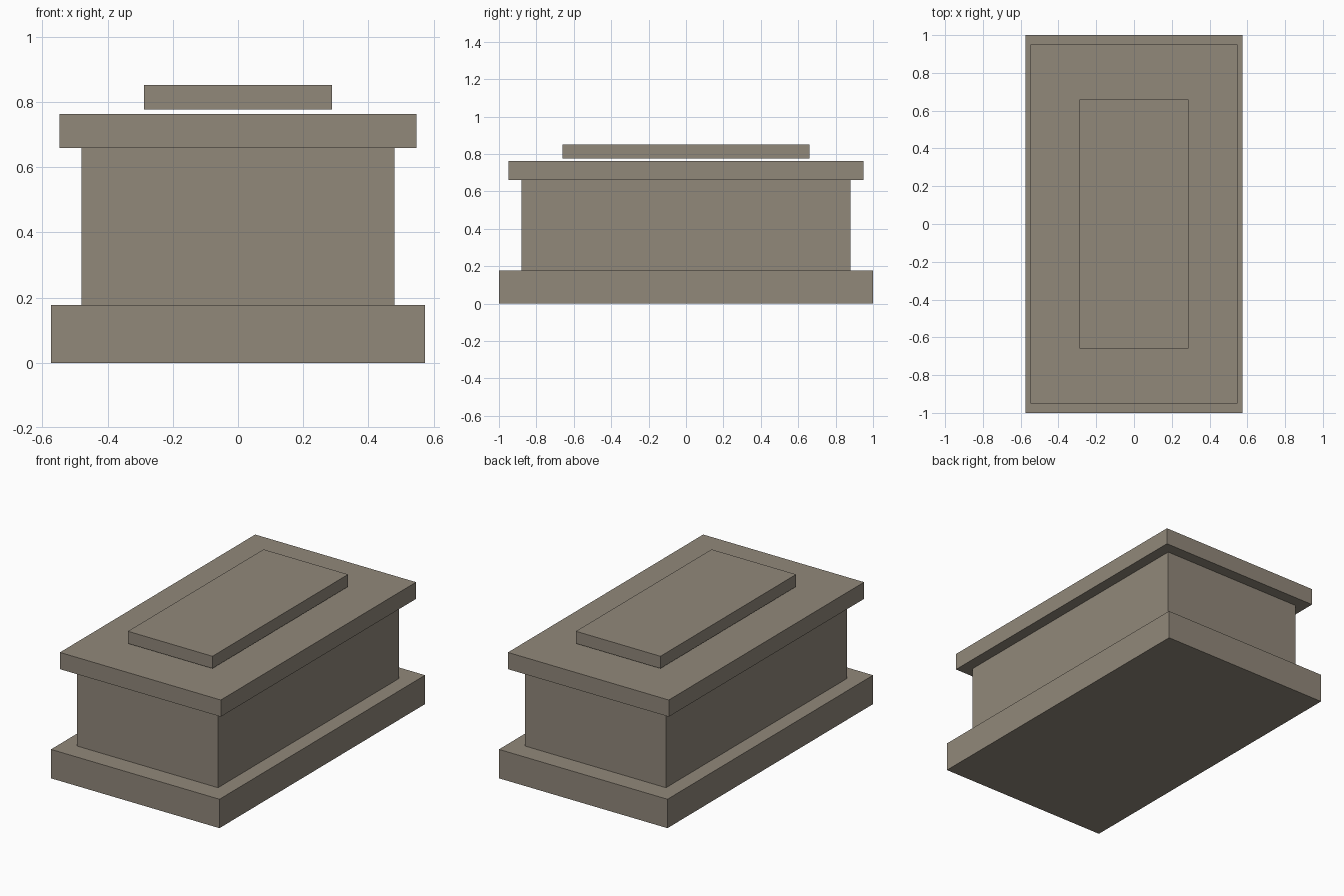
import bpy
import bmesh
from mathutils import Matrix

default_cube = bpy.data.objects.get("Cube")
if default_cube:
    bpy.data.objects.remove(default_cube, do_unlink=True)

# One weathered stone colour for the whole tomb
stone = bpy.data.materials.new("warm_grey_stone")
stone.use_nodes = True
colour = (0.283, 0.246, 0.195, 1)
stone.diffuse_color = colour
bsdf = next(n for n in stone.node_tree.nodes if n.type == "BSDF_PRINCIPLED")
bsdf.inputs["Base Color"].default_value = colour
bsdf.inputs["Roughness"].default_value = 0.9


def slab(name, half_x, half_y, bottom, top):
    """Add a centred stone block between two heights."""
    bm = bmesh.new()
    matrix = (Matrix.Translation((0, 0, (bottom + top) / 2))
              @ Matrix.Diagonal((2 * half_x, 2 * half_y, top - bottom, 1)))
    bmesh.ops.create_cube(bm, size=1, matrix=matrix)
    mesh = bpy.data.meshes.new(name)
    bm.to_mesh(mesh)
    bm.free()
    mesh.materials.append(stone)
    obj = bpy.data.objects.new(name, mesh)
    bpy.context.collection.objects.link(obj)
    return obj


# Stepped plinth, chest and overhanging lid
slab("plinth", 0.574, 1.0, 0, 0.178)
slab("chest", 0.48, 0.88, 0.178, 0.66)
slab("lid", 0.548, 0.95, 0.66, 0.763)

# Raised panel, floating just above the lid
slab("top_panel", 0.288, 0.66, 0.777, 0.852)
